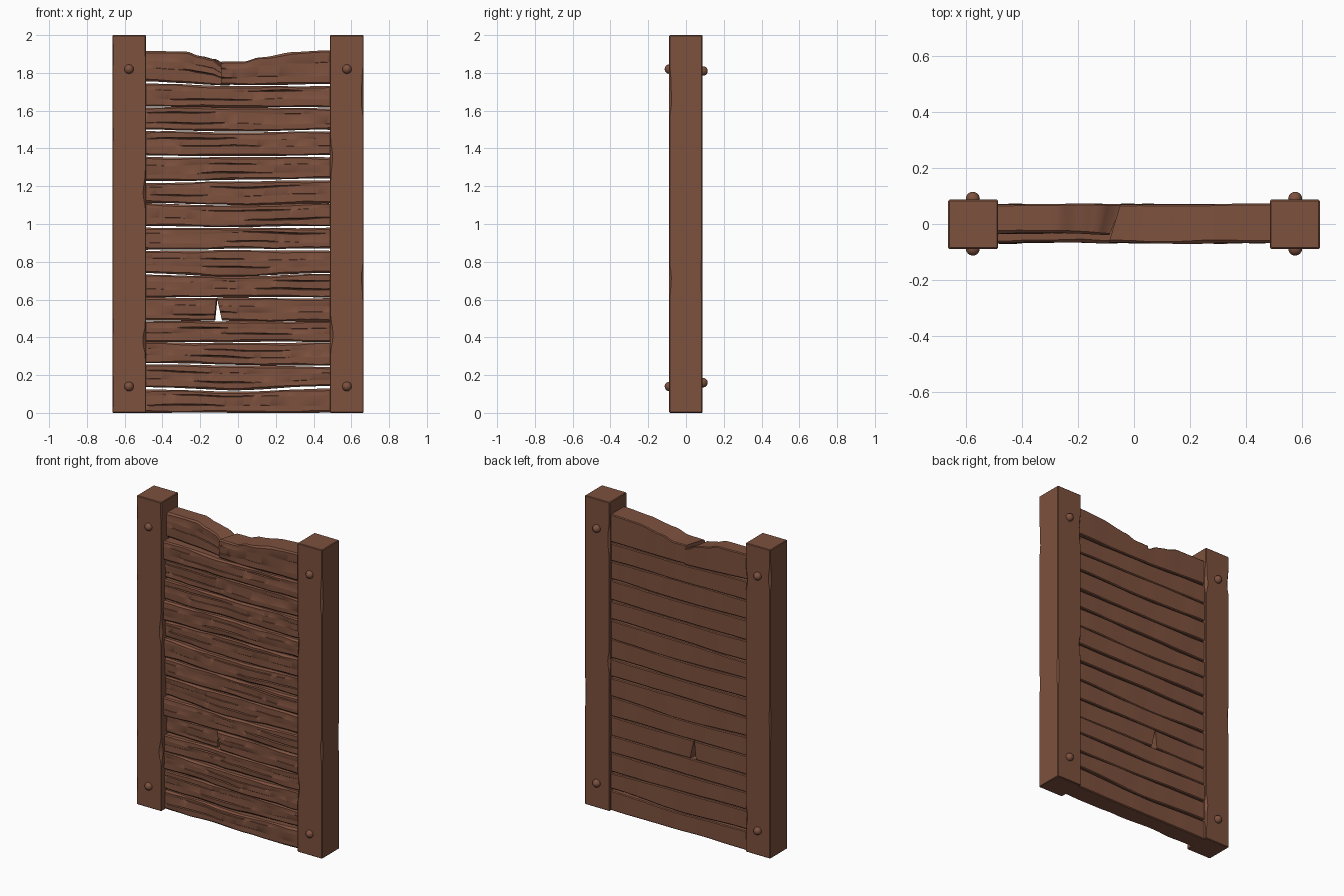
import bpy, bmesh, math, random

if "Cube" in bpy.data.objects:
    bpy.data.objects.remove(bpy.data.objects["Cube"])

wood = bpy.data.materials.new("brown wood")
wood.diffuse_color = (0.205, 0.082, 0.048, 1)
wood.use_nodes = True
wood.node_tree.nodes["Principled BSDF"].inputs["Base Color"].default_value = wood.diffuse_color


def finish(bm, name):
    bmesh.ops.recalc_face_normals(bm, faces=bm.faces)
    me = bpy.data.meshes.new(name)
    bm.to_mesh(me)
    bm.free()
    me.materials.append(wood)
    ob = bpy.data.objects.new(name, me)
    bpy.context.collection.objects.link(ob)
    return ob


def loft(name, rings):
    """Skin a list of closed rings and cap both ends."""
    bm = bmesh.new()
    vs = [[bm.verts.new(p) for p in r] for r in rings]
    n = len(rings[0])
    for a, b in zip(vs, vs[1:]):
        for i in range(n):
            j = (i + 1) % n
            bm.faces.new((a[i], a[j], b[j], b[i]))
    bm.faces.new(vs[0])
    bm.faces.new(vs[-1])
    return finish(bm, name)


def wave(rng):
    """Random smooth wobble in about -1..1."""
    terms = [(rng.uniform(3, 8), rng.uniform(0, 6.3), 0.6),
             (rng.uniform(10, 18), rng.uniform(0, 6.3), 0.3),
             (rng.uniform(25, 40), rng.uniform(0, 6.3), 0.1)]
    return lambda x: sum(a * math.sin(f * x + p) for f, p, a in terms)


def curve(pts, x):
    """Smooth interpolation through (x, z) points."""
    if x <= pts[0][0]:
        return pts[0][1]
    for (xa, za), (xb, zb) in zip(pts, pts[1:]):
        if x <= xb:
            t = (x - xa) / (xb - xa)
            return za + (zb - za) * t * t * (3 - 2 * t)
    return pts[-1][1]


def plank(name, x0, x1, low, high, seed, front=-0.056, back=0.07,
          shear0=(0, 0), shear1=(0, 0), rough=0.008):
    """Worn plank along x; its ends can slant (shift per unit y, per unit z)."""
    rng = random.Random(seed)
    wf, wl, wh, wc, wb = (wave(rng) for _ in range(5))
    # two cracks: height, start, end, depth
    cracks = []
    for v in (0.34, 0.7):
        s = rng.uniform(-0.5, 0.2)
        cracks.append((v + rng.uniform(-0.08, 0.08), s, s + rng.uniform(0.2, 0.5),
                       rng.uniform(0.008, 0.025)))
    n = max(12, int((x1 - x0) * 56))
    zc = (curve(low, x0) + curve(high, x0)) / 2
    rings = []
    for k in range(n + 1):
        t = k / n
        x = x0 + (x1 - x0) * t
        z0 = curve(low, x) + 0.003 * wl(x)
        z1 = curve(high, x) + 0.003 * wh(x)
        z0 = max(z0, 0)
        f, b = front + rough * wf(x), back + 0.003 * wb(x)
        h, c = z1 - z0, 0.009 + 0.004 * wh(x * 1.7)
        sec = [(f + c, z0), (f, z0 + c)]
        for v, s, e, d in cracks:
            u = (x - s) / (e - s)
            d = d * math.sin(math.pi * u) if 0 < u < 1 else 0
            m = z0 + h * (v + 0.05 * wc(x))
            w = 0.002 + 0.1 * d
            bulge = 0.004 * wc(x * 1.3 + v * 9)
            sec += [(f + bulge, m - w), (f + bulge + d, m), (f + bulge * 0.4, m + w)]
        sec += [(f, z1 - c), (f + c, z1), (b - 0.005, z1), (b, z1 - 0.005),
                (b, z0 + 0.005), (b - 0.005, z0)]
        a, e = (1 - t) ** 6, t ** 6
        rings.append([(x + a * (shear0[0] * y + shear0[1] * (z - zc))
                       + e * (shear1[0] * y + shear1[1] * (z - zc)), y, z)
                      for y, z in sec])
    return loft(name, rings)


# Seams between planks: z at left, middle, right, and half the gap
seams = [(0, 0, 0, 0), (0.132, 0.115, 0.137, 0.006), (0.26, 0.253, 0.246, 0.004),
         (0.375, 0.372, 0.374, 0.003), (0.487, 0.485, 0.485, 0.001),
         (0.612, 0.61, 0.61, 0.002), (0.735, 0.722, 0.738, 0.002),
         (0.86, 0.866, 0.862, 0.005), (0.985, 0.98, 0.985, 0.004),
         (1.11, 1.10, 1.11, 0.001), (1.223, 1.23, 1.235, 0.005),
         (1.36, 1.355, 1.36, 0.004), (1.497, 1.485, 1.495, 0.004),
         (1.62, 1.618, 1.615, 0.001), (1.748, 1.732, 1.737, 0.005)]
E = 0.5


def seam(i, side):
    l, m, r, g = seams[i]
    return [(-E, l + side * g), (-0.02, m + side * g * 0.6), (E, r + side * g)]


for i in range(len(seams) - 1):
    low, high = seam(i, 1), seam(i + 1, -1)
    if i == 4:   # broken plank with a wedge-shaped hole
        plank("broken_plank_left", -E, -0.118, low, high, 40, front=-0.034,
              shear1=(0.05, 0.1), rough=0.004)
        plank("broken_plank_right", -0.095, E, low, high, 41, front=-0.06,
              shear0=(0.05, -0.22), rough=0.004)
    else:
        plank(f"plank_{i + 1}", -E, E, low, high, 100 + i,
              front=-0.056 + 0.006 * math.sin(i * 2.3))

# Split and worn top plank
top_low = seam(14, 1)
plank("top_plank_left", -E, -0.072, top_low,
      [(-E, 1.915), (-0.28, 1.914), (-0.2, 1.89), (-0.13, 1.875), (-0.085, 1.845),
       (-0.04, 1.825)], 60, front=-0.037, shear1=(0.42, 0), rough=0.006)
plank("top_plank_right", -0.07, E, top_low,
      [(-0.09, 1.86), (0.03, 1.86), (0.12, 1.885), (0.3, 1.91), (E, 1.917)],
      61, front=-0.067, back=0.071, shear0=(0.3, 0), rough=0.005)


def post(name, xc, seed):
    """Square post whose four edges are chipped here and there."""
    rng = random.Random(seed)
    chips = [wave(rng) for _ in range(4)]
    hx, y0, y1, n = 0.089, -0.089, 0.087, 70
    rings = []
    for k in range(n + 1):
        z = 2.0 * k / n
        inset = 0.004 if k in (0, n) else 0
        fade = min(1, 4 * z, 4 * (2 - z))
        ring = []
        corners = [(-1, y0, 1), (1, y0, 1), (1, y1, -1), (-1, y1, -1)]
        for q, (sx, y, sy) in enumerate(corners):
            c = 0.004 + 0.03 * fade * max(0, chips[q](z) - 0.55)
            x = xc + sx * (hx - inset)
            y += sy * inset
            a, b = (x, y + sy * c, z), (x - sx * c, y, z)
            ring += [a, b] if q % 2 == 0 else [b, a]
        rings.append(ring)
    # small bevel at both ends
    rings.insert(1, [(x, y, 0.004) for x, y, _ in rings[1]])
    rings.insert(-1, [(x, y, 1.996) for x, y, _ in rings[-2]])
    return loft(name, rings)


def bolt(name, x, y, z):
    bm = bmesh.new()
    bmesh.ops.create_uvsphere(bm, u_segments=20, v_segments=12, radius=0.025)
    for v in bm.verts:
        v.co = (v.co.x + x, v.co.z + y, v.co.y + z)
    return finish(bm, name)


# Posts with round bolt heads front and back
for side, s in (("left", -1), ("right", 1)):
    post(side + "_post", s * 0.576, 5 + s)
    for face, y, zs in (("front", -0.088, (0.14, 1.82)), ("back", 0.09, (0.16, 1.81))):
        for level, z in zip(("lower", "upper"), zs):
            bolt(f"{side}_{face}_{level}_bolt", s * 0.577, y, z)

# Smooth shading that keeps the hard edges
for ob in bpy.context.collection.objects:
    ob.select_set(True)
    bpy.context.view_layer.objects.active = ob
bpy.ops.object.shade_smooth_by_angle(angle=math.radians(30))
